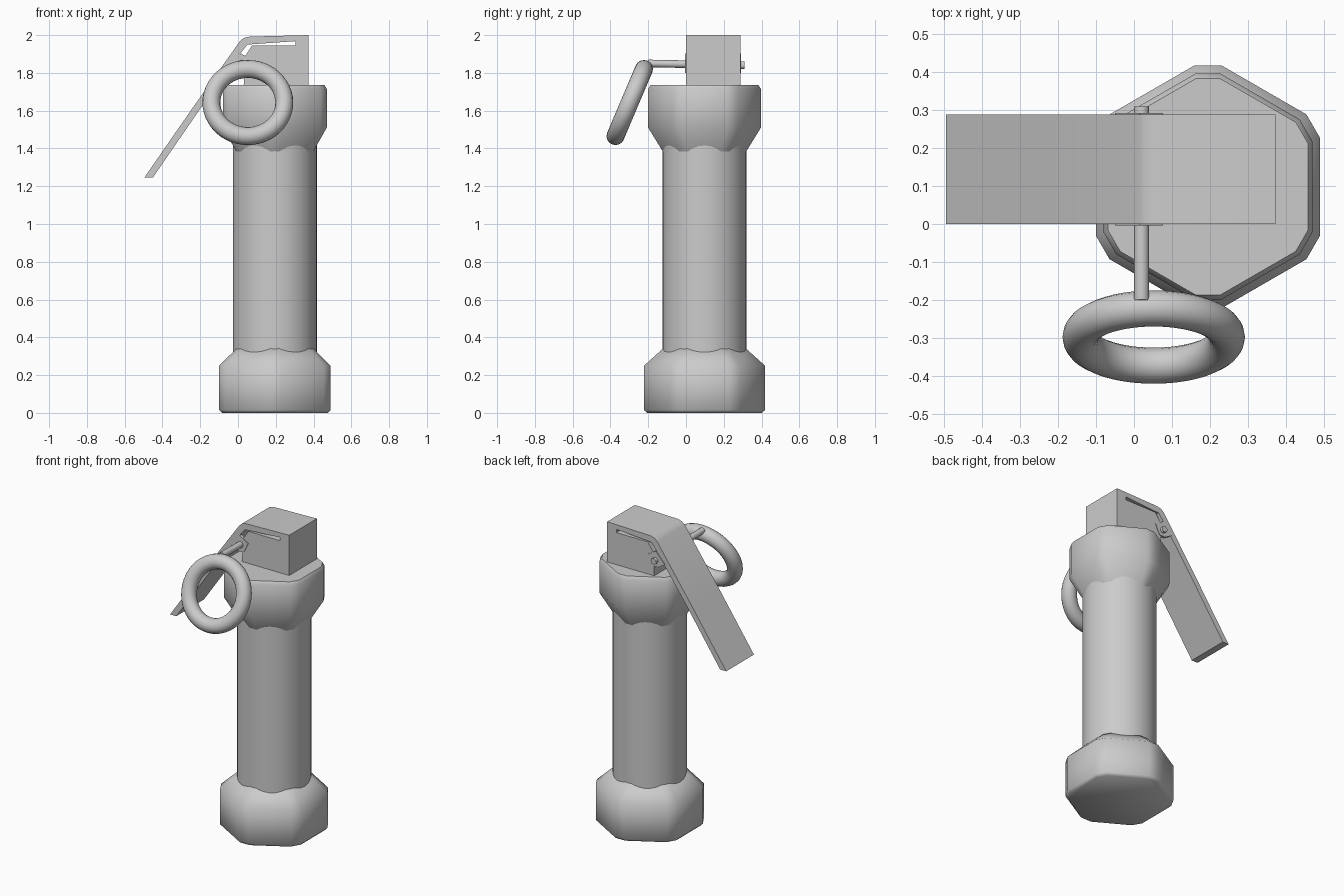
import bpy, bmesh, math
from mathutils import Vector

if "Cube" in bpy.data.objects:
    bpy.data.objects.remove(bpy.data.objects["Cube"])

CX, CY = 0.195, 0.098      # body axis


def finish(obj, angle=50):
    bpy.ops.object.select_all(action='DESELECT')
    obj.select_set(True)
    bpy.context.view_layer.objects.active = obj
    bpy.ops.object.shade_smooth_by_angle(angle=math.radians(angle))
    return obj


def make_object(name, bm, angle=50):
    bmesh.ops.recalc_face_normals(bm, faces=bm.faces)
    mesh = bpy.data.meshes.new(name)
    bm.to_mesh(mesh)
    bm.free()
    obj = bpy.data.objects.new(name, mesh)
    bpy.context.collection.objects.link(obj)
    return finish(obj, angle)


def hex_ring(apothem, cut=0.06):
    """Hexagon with its corners clipped, one corner facing +y."""
    radius = apothem * 2 / math.sqrt(3)
    inner = radius * (1 - cut)
    half = (radius - inner) * math.tan(math.radians(60))
    points = []
    for i in range(6):
        a = math.radians(30 + 60 * i)
        out = Vector((math.cos(a), math.sin(a)))
        side = Vector((-out.y, out.x))
        points += [out * inner - side * half, out * inner + side * half]
    return points


def hex_cap(name, levels):
    """Loft clipped hexagons through (z, apothem) levels."""
    bm = bmesh.new()
    rings = [[bm.verts.new((CX + p.x, CY + p.y, z)) for p in hex_ring(a)]
             for z, a in levels]
    for low, high in zip(rings, rings[1:]):
        for i in range(12):
            j = (i + 1) % 12
            bm.faces.new((low[i], low[j], high[j], high[i]))
    bm.faces.new(rings[0][::-1])
    bm.faces.new(rings[-1])
    return make_object(name, bm)


def plate(name, outline, y0, y1):
    """Extrude an x-z outline along y."""
    bm = bmesh.new()
    face = bm.faces.new([bm.verts.new((x, y0, z)) for x, z in outline])
    new = bmesh.ops.extrude_face_region(bm, geom=[face])['geom']
    bmesh.ops.translate(bm, vec=(0, y1 - y0, 0),
                        verts=[v for v in new if isinstance(v, bmesh.types.BMVert)])
    return make_object(name, bm, 30)


def rod(name, start, end, radius, sides):
    start, end = Vector(start), Vector(end)
    axis = end - start
    bpy.ops.mesh.primitive_cylinder_add(vertices=sides, radius=radius, depth=axis.length,
                                        location=(start + end) / 2)
    obj = bpy.context.object
    obj.name = name
    obj.rotation_euler = axis.to_track_quat('Z', 'Y').to_euler()
    return finish(obj)


# Body tube and the two hexagonal end caps
rod("body_tube", (CX, CY, 0.1), (CX, CY, 1.6), 0.222, 40)
hex_cap("bottom_cap", [(0, 0.28), (0.015, 0.295), (0.25, 0.295), (0.345, 0.198)])
hex_cap("top_cap", [(1.36, 0.19), (1.51, 0.275), (1.715, 0.275), (1.735, 0.263)])

# Fuse block with slotted top and the bent safety lever as one side profile
plate("fuse_and_lever", [
    (0.373, 1.70), (0.373, 2.0), (0.06, 1.992), (0.03, 1.985), (0.008, 1.965),
    (-0.24, 1.615), (-0.495, 1.247), (-0.45, 1.247), (-0.2, 1.61),
    (0.018, 1.91), (0.05, 1.95), (0.305, 1.968), (0.305, 1.946),
    (0.075, 1.946), (0.032, 1.88), (0.03, 1.70)], 0.0, 0.288)

# Lever ears that hold the pin
for label, y in (("front", -0.004), ("back", 0.272)):
    plate(label + "_lever_ear", [(-0.05, 1.83), (0.015, 1.903), (0.077, 1.867),
                                 (0.045, 1.80), (0.0, 1.80)], y, y + 0.02)

# Safety pin with rounded outer end
rod("safety_pin", (0.02, -0.2, 1.85), (0.02, 0.31, 1.84), 0.02, 16)

# Pull ring hanging at a tilt
bpy.ops.mesh.primitive_torus_add(major_radius=0.193, minor_radius=0.0475,
                                 major_segments=48, minor_segments=16,
                                 location=(0.052, -0.298, 1.643),
                                 rotation=(math.radians(67), 0, 0))
ring = bpy.context.object
ring.name = "pull_ring"
finish(ring)
